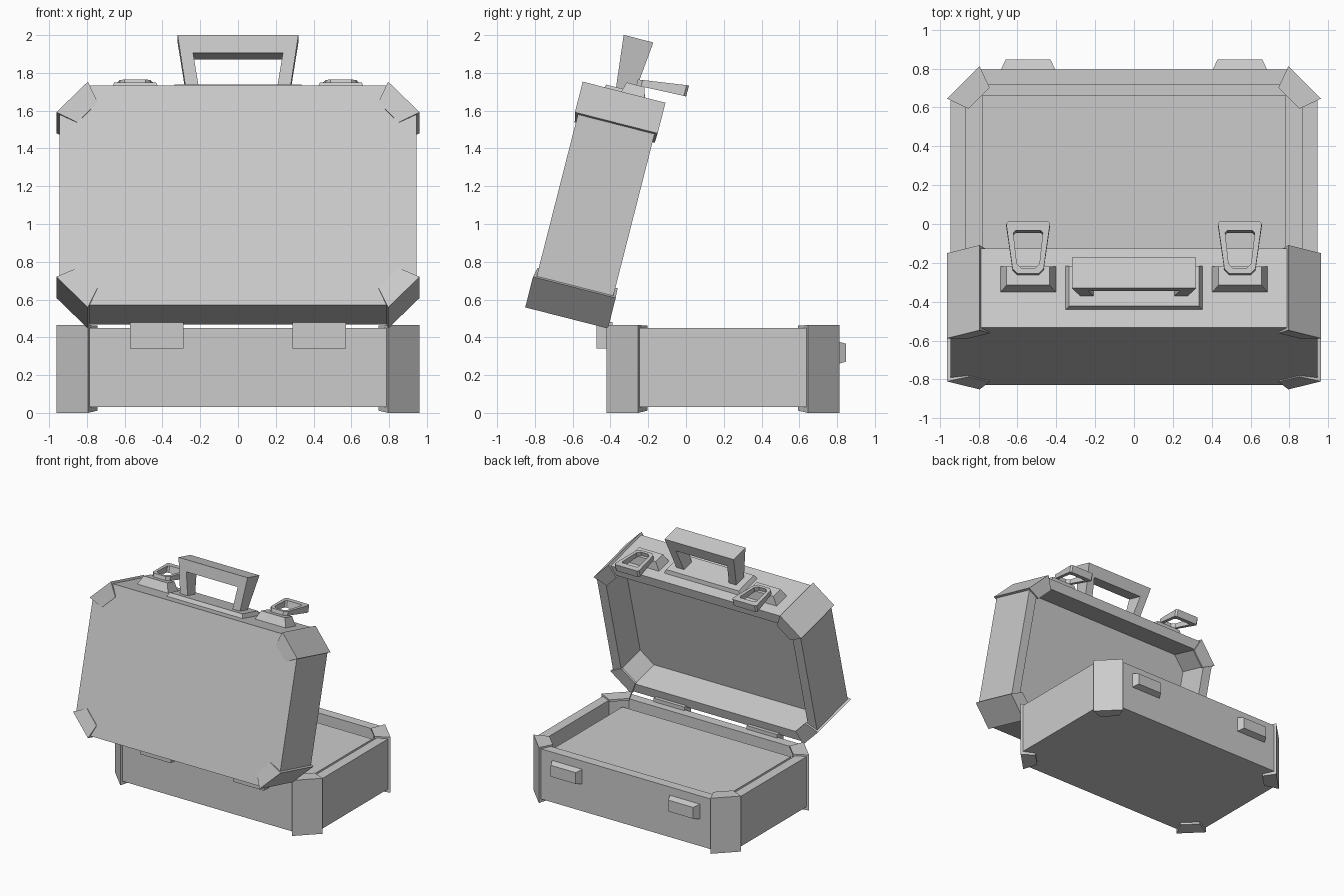
import bpy, bmesh, math
from mathutils import Matrix, Vector

cube = bpy.data.objects.get("Cube")
if cube:
    bpy.data.objects.remove(cube, do_unlink=True)

grey = bpy.data.materials.new("mid_grey")
grey.use_nodes = True
grey.diffuse_color = (0.6, 0.6, 0.6, 1)
grey.node_tree.nodes["Principled BSDF"].inputs["Base Color"].default_value = (0.6, 0.6, 0.6, 1)

# Placement of the two halves: local x, depth along the case, thickness upward
BASE = Matrix.Translation((0, 0.195, 0))
A = math.radians(14.3)
c, s = math.cos(A), math.sin(A)
LID = Matrix(((-1, 0, 0, 0), (0, s, c, -0.699), (0, c, -s, 1.156), (0, 0, 0, 1)))


def loft(name, rings, place, closed=False):
    """Skin a list of equal-sized rings; cap the ends or join last to first."""
    bm = bmesh.new()
    loops = [[bm.verts.new(p) for p in ring] for ring in rings]
    n = len(loops[0])
    pairs = list(zip(loops, loops[1:]))
    if closed:
        pairs.append((loops[-1], loops[0]))
    else:
        bm.faces.new(loops[0])
        bm.faces.new(loops[-1])
    for a, b in pairs:
        for i in range(n):
            j = (i + 1) % n
            bm.faces.new((a[i], a[j], b[j], b[i]))
    bmesh.ops.recalc_face_normals(bm, faces=bm.faces)
    mesh = bpy.data.meshes.new(name)
    bm.to_mesh(mesh)
    bm.free()
    mesh.materials.append(grey)
    obj = bpy.data.objects.new(name, mesh)
    obj.matrix_world = place
    bpy.context.collection.objects.link(obj)


def octagon(hx, hy, cut, z):
    pts = []
    for sx, sy in ((1, 1), (-1, 1), (-1, -1), (1, -1)):
        pair = [(sx * hx, sy * (hy - cut), z), (sx * (hx - cut), sy * hy, z)]
        pts += pair if sx * sy > 0 else pair[::-1]
    return pts


def tray(name, place, bottom, rim):
    """Chamfered shell with a flat rim and straight inner walls."""
    outer, inner = (0.945, 0.6, 0.155), (0.865, 0.52, 0.108)
    loft(name, [octagon(*outer, bottom), octagon(*outer, rim),
                octagon(*inner, rim), octagon(*inner, rim - 0.26)], place)


def corner_guards(name, place, bottom, rim):
    """C-shaped brackets wrapped over the four chamfered corners."""
    top = rim + 0.015
    profile = [(0, 0), (0, top), (-0.115, top - 0.003), (-0.115, rim - 0.005),
               (-0.018, rim - 0.005), (-0.018, bottom + 0.005),
               (-0.115, bottom + 0.005), (-0.115, 0.012)]
    for sx in (1, -1):
        for sy in (1, -1):
            out = Vector((sx, sy, 0)).normalized()
            side = Vector((-sx, sy, 0)).normalized()
            mid = Vector((sx * 0.8675, sy * 0.5225, 0)) + out * 0.015
            rings = [[mid + out * d + side * e * (0.118 + 0.36 * d) + Vector((0, 0, z))
                      for d, z in profile] for e in (1, -1)]
            loft(name, rings, place)


def block(name, place, x, v, w, half, top):
    """Tapered block rising along local y from v[0] to v[1]."""
    cw, hw = sum(w) / 2, (w[1] - w[0]) / 2
    rings = []
    for y, hx, k in ((v[0], half, hw), (v[1], top, hw - (half - top) * 0.6)):
        rings.append([(x + a * hx, y, cw + b * k)
                      for a, b in ((1, 1), (-1, 1), (-1, -1), (1, -1))])
    loft(name, rings, place)


for part, place, bottom, rim in (("base", BASE, 0.03, 0.45), ("lid", LID, 0.018, 0.437)):
    tray(part + "_shell", place, bottom, rim)
    corner_guards(part + "_corner_guard", place, bottom, rim)

# Rectangular filling that stands in the base with a gap all round
block("base_filling", BASE, 0, (-0.468, 0.468), (0.18, 0.395), 0.78, 0.78)


# Carrying handle: arch outline, thicker toward the grip
def handle_ring(sign):
    arch = [(-0.275, 0.615), (-0.32, 0.91), (0.32, 0.91), (0.275, 0.615),
            (0.205, 0.615), (0.238, 0.815), (-0.238, 0.815), (-0.205, 0.615)]
    return [(x, v, 0.23 + sign * (0.05 + 0.105 * (v - 0.615))) for x, v in arch]


loft("handle", [handle_ring(-1), handle_ring(1)], LID)
block("handle_plate", LID, 0, (0.595, 0.632), (0.112, 0.348), 0.355, 0.335)


# Latch loop: tapered frame with clipped corners at the hinge end
def loop_ring(x, near, far, w0, w1, top):
    k = 0.025
    outline = [(far, w1 - k / 2), (far - k / 2, w1), (k / 2 - far, w1), (-far, w1 - k / 2),
               (-near, w0 + k), (k - near, w0), (near - k, w0), (near, w0 + k)]
    ring = []
    for a, w in outline:
        t = (w - 0.28) / 0.27
        ring.append((x + a, 0.70 + 0.036 * t if top else 0.668 + 0.008 * t, w))
    return ring


for x in (-0.545, 0.545):
    block("latch_mount", LID, x, (0.595, 0.67), (0.205, 0.345), 0.145, 0.11)
    outer, inner = (0.08, 0.113, 0.28, 0.55), (0.058, 0.076, 0.305, 0.502)
    loft("latch_loop", [loop_ring(x, *outer, False), loop_ring(x, *outer, True),
                        loop_ring(x, *inner, True), loop_ring(x, *inner, False)],
         LID, closed=True)
    block("latch_catch", BASE, x, (0.595, 0.652), (0.255, 0.382), 0.142, 0.115)

# Hinge plates on the front wall of the base
for x in (-0.43, 0.43):
    block("hinge", Matrix.Identity(4), x, (-0.475, -0.39), (0.34, 0.48), 0.142, 0.142)
